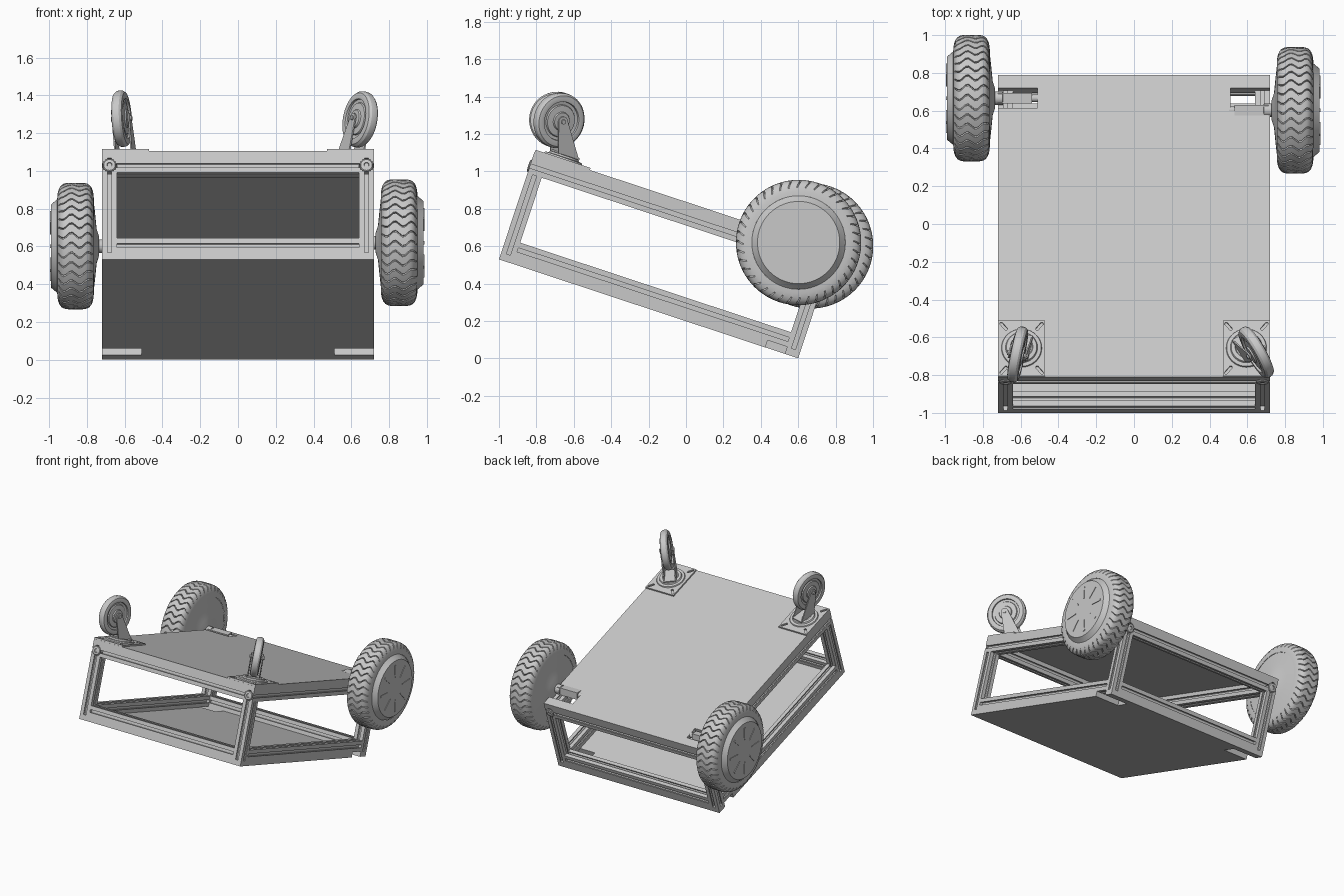
import bpy, bmesh, math
from mathutils import Matrix, Vector

cube = bpy.data.objects.get("Cube")
if cube:
    bpy.data.objects.remove(cube, do_unlink=True)

grey = bpy.data.materials.new("light grey")
grey.use_nodes = True
COLOUR = (0.58, 0.58, 0.58, 1)
grey.diffuse_color = COLOUR
grey.node_tree.nodes["Principled BSDF"].inputs["Base Color"].default_value = COLOUR

# Frame space: x across, y along the deck, z out of the deck
L, H, W, T, P = 1.685, 0.606, 0.72, 0.08, 0.04
TILT = Matrix.Translation((0, -1.0, 0.53)) @ Matrix.Rotation(math.radians(-18.3), 4, 'X')
X_AXIS = Matrix.Rotation(math.pi / 2, 4, 'Y')   # turns z into x


def finish(name, bm, matrix, smooth=False):
    bmesh.ops.recalc_face_normals(bm, faces=bm.faces)
    mesh = bpy.data.meshes.new(name)
    bm.to_mesh(mesh)
    bm.free()
    mesh.materials.append(grey)
    obj = bpy.data.objects.new(name, mesh)
    bpy.context.collection.objects.link(obj)
    obj.matrix_world = matrix
    if smooth:
        bpy.ops.object.select_all(action='DESELECT')
        obj.select_set(True)
        bpy.context.view_layer.objects.active = obj
        bpy.ops.object.shade_smooth_by_angle(angle=math.radians(32))
    return obj


def add_prism(bm, outline, z0, z1):
    """Extrude an xy outline from z0 to z1."""
    face = bm.faces.new([bm.verts.new((x, y, z0)) for x, y in outline])
    out = bmesh.ops.extrude_face_region(bm, geom=[face])
    verts = [v for v in out["geom"] if isinstance(v, bmesh.types.BMVert)]
    bmesh.ops.translate(bm, verts=verts, vec=(0, 0, z1 - z0))


def prism(name, outline, z0, z1, matrix, smooth=False):
    bm = bmesh.new()
    add_prism(bm, outline, z0, z1)
    return finish(name, bm, matrix, smooth)


def box(name, lo, hi, matrix):
    outline = [(lo[0], lo[1]), (hi[0], lo[1]), (hi[0], hi[1]), (lo[0], hi[1])]
    return prism(name, outline, lo[2], hi[2], matrix)


def turned(name, profile, matrix, steps=48):
    """Spin (radius, height) points about z."""
    bm = bmesh.new()
    verts = [bm.verts.new((r, 0, z)) for r, z in profile]
    edges = [bm.edges.new(pair) for pair in zip(verts, verts[1:])]
    bmesh.ops.spin(bm, geom=verts + edges, cent=(0, 0, 0), axis=(0, 0, 1),
                   angle=2 * math.pi, steps=steps)
    bmesh.ops.remove_doubles(bm, verts=bm.verts, dist=1e-5)
    return finish(name, bm, matrix, True)


# Slotted extrusion section
half_slot = [(.04, -.011), (.032, -.011), (.032, -.022), (.026, -.022), (.016, -.012)]
side = [(.04, -.04)] + half_slot + [(x, -y) for x, y in reversed(half_slot)]
SECTION = []
for c, s in ((1, 0), (0, 1), (-1, 0), (0, -1)):
    SECTION += [(x * c - y * s, x * s + y * c) for x, y in side]


def beam(name, start, end):
    start, end = Vector(start), Vector(end)
    way = end - start
    turn = way.to_track_quat('Z', 'Y').to_matrix().to_4x4()
    prism(name, SECTION, 0, way.length, TILT @ Matrix.Translation(start) @ turn)


# Deck panels with notches for the axles
N0, N1, NX = 1.5, 1.61, 0.51
right_edge = [(W, 0), (W, N0), (NX, N0), (NX, N1), (W, N1), (W, L)]
deck = right_edge + [(-x, y) for x, y in reversed(right_edge)]
prism("bottom_panel", deck, 0, P, TILT)
prism("top_panel", deck, H - P, H, TILT)

# Frame beams
c = T / 2
low, high = P + c, H - P - c
for x, tag in ((W - c, "left"), (c - W, "right")):
    beam("top_rail_" + tag, (x, 0, high), (x, L, high))
    beam("bottom_rail_" + tag, (x, T, low), (x, L - T, low))
    for y, end in ((c, "front"), (L - c, "back")):
        beam(f"post_{end}_{tag}", (x, y, P), (x, y, high - c))
        # round end cap with a socket
        way = 1 if end == "back" else -1
        cap = Matrix.Translation((x, y + way * c, high)) @ Matrix.Rotation(-way * math.pi / 2, 4, 'X')
        turned(f"end_cap_{end}_{tag}", [(0, .003), (.012, .003), (.014, .009), (.03, .007),
               (.035, .002), (.035, -.002)], TILT @ cap, 24)
for y, end in ((c, "front"), (L - c, "back")):
    for z, level in ((low, "bottom"), (high, "top")):
        beam(f"{level}_cross_beam_{end}", (T - W, y, z), (W - T, y, z))


# Drive wheels
def tyre(name, matrix, pitches=40, rows=19):
    bm = bmesh.new()
    pitch = 2 * math.pi / pitches
    rings = []
    for i in range(rows):
        t = math.sin(math.pi * (i / (rows - 1) - .5))
        radius = .25 + .085 * math.sqrt(max(0, 1 - abs(t) ** 5))
        wave = .045 * math.sin(t * 7)
        depth = .012 if radius > .295 else 0
        ring = []
        for k in range(pitches):
            for frac, cut in ((0, 0), (.04, 1), (.13, 1), (.17, 0), (.6, 0)):
                a = (k + frac) * pitch + wave
                r = radius - cut * depth
                ring.append(bm.verts.new((r * math.cos(a), r * math.sin(a), .097 * t)))
        rings.append(ring)
    for lower, upper in zip(rings, rings[1:]):
        for j in range(len(lower)):
            n = (j + 1) % len(lower)
            bm.faces.new((lower[j], lower[n], upper[n], upper[j]))
    finish(name, bm, matrix, True)


def drive_wheel(tag, sign, centre):
    place = Matrix.Translation(centre) @ Matrix.Rotation(sign * math.pi / 2, 4, 'Y')
    tyre("tyre_" + tag, place)
    turned("hub_" + tag, [(0, -.125), (.05, -.125), (.09, -.112), (.17, -.104), (.25, -.095),
           (.25, .095), (.245, .1), (.22, .13), (0, .13)], place, 64)
    # raised ribs on the hub face
    bm = bmesh.new()
    for k in range(8):
        a = k * math.pi / 4
        turn = Matrix.Rotation(a, 2)
        rib = [turn @ Vector(p) for p in ((.09, -.003), (.185, -.009), (.185, .009), (.09, .003))]
        add_prism(bm, rib, .129, .134)
    finish("hub_ribs_" + tag, bm, place)
    # axle and its clamp
    turned("axle_" + tag, [(0, -.35), (.02, -.35), (.02, -.17), (.036, -.165), (.036, -.12)], place, 24)
    cx, cy, cz = centre
    inner, outer = sorted((cx - sign * .14, cx - sign * .32))
    box("axle_clamp_" + tag, (inner, cy - .028, cz - .028), (outer, cy + .028, cz + .028), Matrix())


drive_wheel("left", 1, (.853, .602, .62))
drive_wheel("right", -1, (-.86, .666, .602))


# Swivel casters
def caster(tag, x, swivel):
    base = TILT @ Matrix.Translation((x, .157, H))
    plate = box("caster_plate_" + tag, (-.125, -.155, 0), (.125, .155, .012), base)
    bm = bmesh.new()
    for sx in (-1, 1):
        for sy in (-1, 1):
            slot = [(-.022, -.008), (.022, -.008), (.028, 0), (.022, .008), (-.022, .008), (-.028, 0)]
            turn = Matrix.Rotation(sx * sy * math.radians(50), 2)
            add_prism(bm, [turn @ Vector(p) + Vector((sx * .095, sy * .122)) for p in slot], -.01, .03)
    cutter = finish("caster_slot_cutter_" + tag, bm, base)
    cutter.hide_render = True
    cutter.hide_set(True)
    holes = plate.modifiers.new("slots", 'BOOLEAN')
    holes.operation, holes.object, holes.solver = 'DIFFERENCE', cutter, 'EXACT'

    turned("caster_bearing_" + tag, [(.108, .01), (.104, .02), (.085, .022), (.08, .032), (.06, .034),
           (.055, .026), (.035, .026), (.03, .042), (0, .042)], base, 40)
    arm = base @ Matrix.Rotation(math.radians(swivel), 4, 'Z')
    # fork: base web and two tapering cheeks
    box("fork_web_" + tag, (-.046, -.06, .03), (.046, .07, .042), arm)
    cy, cz = -.1, .2
    arc = [(cy + .028 * math.cos(a), cz + .028 * math.sin(a))
           for a in (math.radians(d) for d in range(20, 201, 20))]
    # outline lies in the yz plane and is extruded along x
    to_yz = Matrix(((0, 0, 1, 0), (1, 0, 0, 0), (0, 1, 0, 0), (0, 0, 0, 1)))
    for s in (-1, 1):
        prism(f"fork_cheek_{tag}_{'outer' if s > 0 else 'inner'}",
              [(-.065, .03), (.07, .03)] + arc, s * .04, s * .048, arm @ to_yz)
    # wheel
    hub = arm @ Matrix.Translation((0, cy, cz)) @ X_AXIS
    half = [(.15, 0), (.148, .015), (.138, .027), (.12, .031), (.106, .029), (.104, .018),
            (.088, .016), (.084, .024), (.05, .026), (.046, .034), (0, .034)]
    turned("caster_wheel_" + tag, [(r, -z) for r, z in reversed(half)] + half[1:], hub, 48)
    turned("caster_axle_" + tag, [(0, -.056), (.013, -.056), (.013, .056), (0, .056)], hub, 12)


caster("left", .595, 31)
caster("right", -.595, -12)
